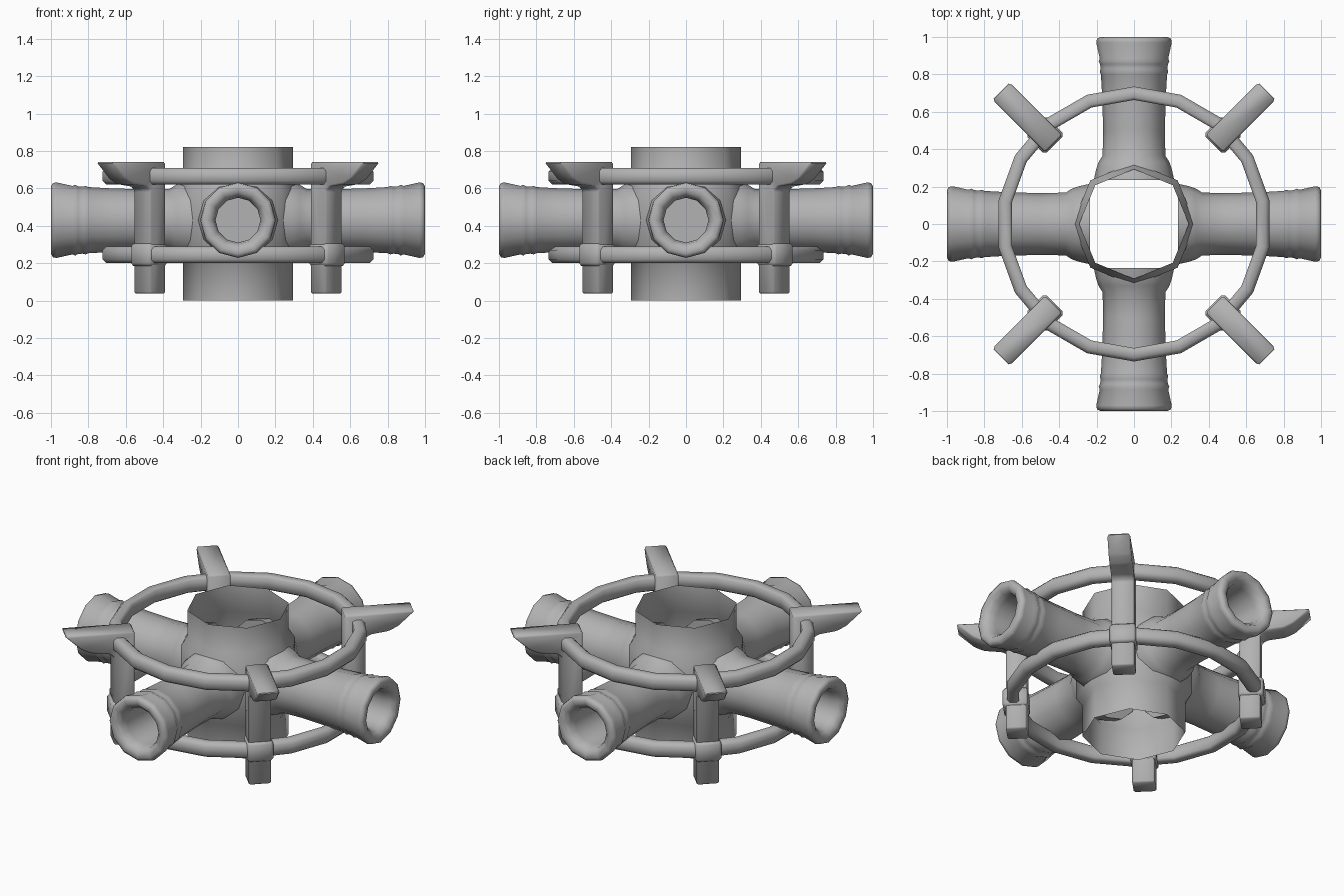
import bpy, bmesh, math
from mathutils import Matrix

if "Cube" in bpy.data.objects:
    bpy.data.objects.remove(bpy.data.objects["Cube"])

MID = 0.43  # height of the pipe axes

grey = bpy.data.materials.new("dark_grey")
grey.diffuse_color = (0.45, 0.45, 0.45, 1)
grey.use_nodes = True
grey.node_tree.nodes["Principled BSDF"].inputs["Base Color"].default_value = grey.diffuse_color


def finish(bm, name, angle):
    bmesh.ops.remove_doubles(bm, verts=bm.verts, dist=0.0003)
    bmesh.ops.recalc_face_normals(bm, faces=bm.faces)
    mesh = bpy.data.meshes.new(name)
    bm.to_mesh(mesh)
    bm.free()
    mesh.materials.append(grey)
    ob = bpy.data.objects.new(name, mesh)
    bpy.context.collection.objects.link(ob)
    bpy.ops.object.select_all(action='DESELECT')
    ob.select_set(True)
    bpy.context.view_layer.objects.active = ob
    bpy.ops.object.shade_smooth_by_angle(angle=math.radians(angle))
    return ob


def lathe(name, profile, sides, matrix=Matrix(), caps=False, angle=40):
    """Revolve (radius, height) points around z."""
    bm = bmesh.new()
    rings = []
    for r, h in profile:
        rings.append([bm.verts.new((r * math.cos(2 * math.pi * i / sides),
                                    r * math.sin(2 * math.pi * i / sides), h))
                      for i in range(sides)])
    for a, b in zip(rings, rings[1:]):
        for i in range(sides):
            j = (i + 1) % sides
            bm.faces.new((a[i], a[j], b[j], b[i]))
    if caps:
        bm.faces.new(rings[0][::-1])
        bm.faces.new(rings[-1])
    bm.transform(matrix)
    return finish(bm, name, angle)


def extrude_profile(name, pts, width, bevel, matrix):
    """Extrude a closed (radial, z) outline across the given width."""
    bm = bmesh.new()
    face = bm.faces.new([bm.verts.new((x, -width / 2, z)) for x, z in pts])
    res = bmesh.ops.extrude_face_region(bm, geom=[face])
    verts = [g for g in res['geom'] if isinstance(g, bmesh.types.BMVert)]
    bmesh.ops.translate(bm, verts=verts, vec=(0, width, 0))
    bmesh.ops.recalc_face_normals(bm, faces=bm.faces)
    bmesh.ops.bevel(bm, geom=bm.edges[:], offset=bevel, segments=1,
                    affect='EDGES', clamp_overlap=True)
    bm.transform(matrix)
    return finish(bm, name, 60)


# Thin open hub with a wider middle band
lathe("hub", [(0.293, 0), (0.293, 0.20), (0.33, 0.25), (0.33, 0.60),
              (0.293, 0.66), (0.293, 0.82)], 8, angle=50)

# Four horizontal pipes with hub collars, raised bands and rounded mouths
pipe = [(0.215, 0.235), (0.203, 0.29), (0.19, 0.33), (0.168, 0.365), (0.165, 0.50),
        (0.17, 0.68), (0.177, 0.80), (0.183, 0.815), (0.179, 0.83), (0.181, 0.855),
        (0.189, 0.87), (0.183, 0.885), (0.202, 0.97), (0.198, 0.99), (0.18, 1.0),
        (0.15, 0.995), (0.128, 0.97), (0.12, 0.93), (0.12, 0.70)]
for k in range(4):
    m = (Matrix.Translation((0, 0, MID)) @ Matrix.Rotation(k * math.pi / 2, 4, 'Z')
         @ Matrix.Rotation(math.pi / 2, 4, 'Y'))
    lathe(f"pipe_{k + 1}", pipe, 12, m, caps=True, angle=65)

# Upper and lower ring, rounded outside and flatter inside
section = [(0.663, -0.034), (0.678, -0.045), (0.715, -0.045), (0.735, -0.025),
           (0.735, 0.025), (0.715, 0.045), (0.678, 0.045), (0.663, 0.034),
           (0.663, -0.034)]
for name, z in (("upper_ring", 0.665), ("lower_ring", 0.245)):
    m = Matrix.Translation((0, 0, z)) @ Matrix.Rotation(math.pi / 18, 4, 'Z')
    lathe(name, section, 18, m, angle=65)

# Four posts with outward wedge heads and clamps on the lower ring
post = [(0.608, 0.037), (0.727, 0.037), (0.727, 0.59), (0.755, 0.61), (0.86, 0.623),
        (0.915, 0.65), (1.012, 0.74), (0.608, 0.74)]
clamp = [(0.60, 0.185), (0.745, 0.185), (0.745, 0.305), (0.60, 0.305)]
for k in range(4):
    m = Matrix.Rotation(math.pi / 4 + k * math.pi / 2, 4, 'Z')
    extrude_profile(f"post_{k + 1}", post, 0.13, 0.009, m)
    extrude_profile(f"clamp_{k + 1}", clamp, 0.15, 0.014, m)
